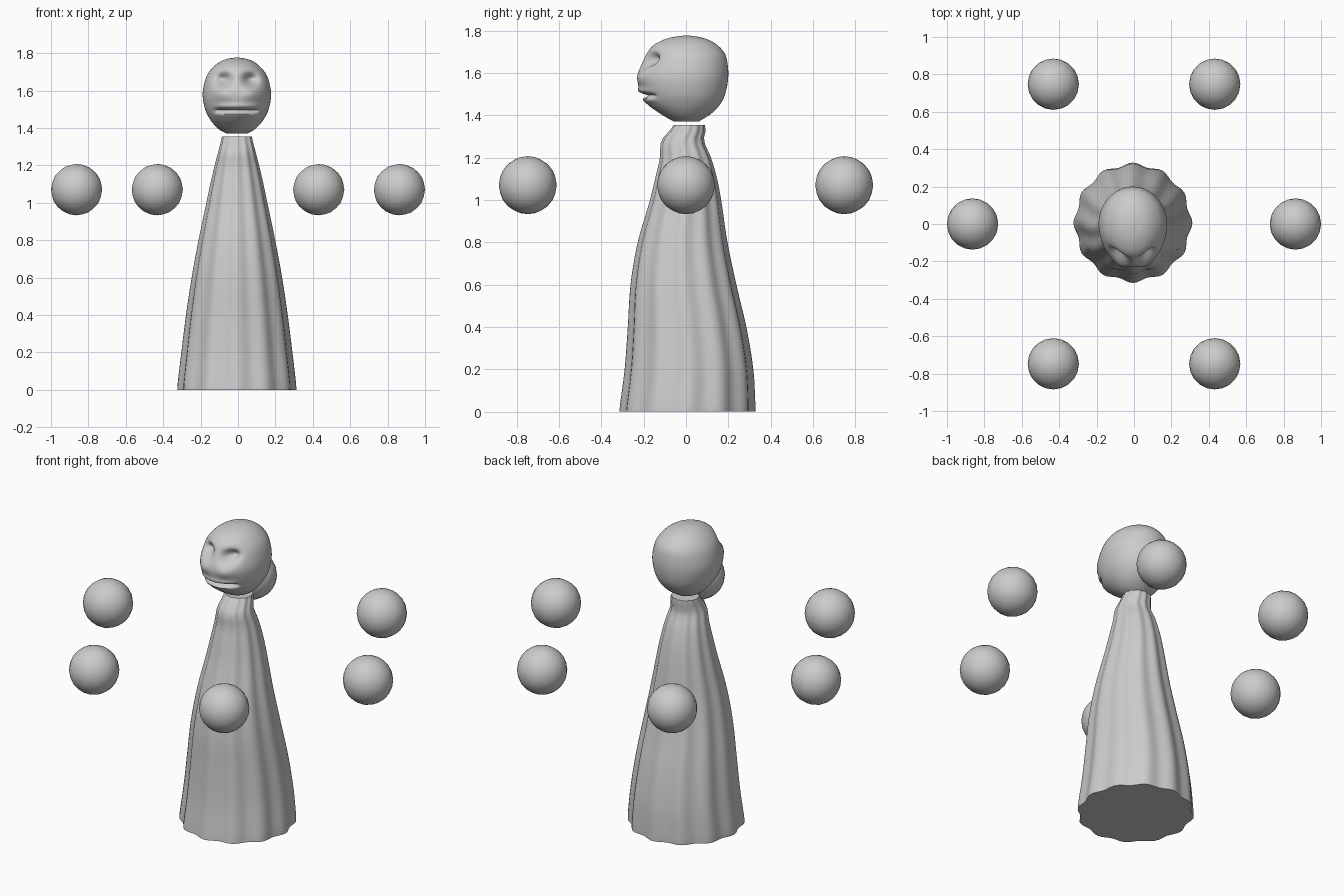
import bpy, bmesh, math

if "Cube" in bpy.data.objects:
    bpy.data.objects.remove(bpy.data.objects["Cube"])

grey = bpy.data.materials.new("clay grey")
grey.diffuse_color = (0.6, 0.6, 0.6, 1)
grey.use_nodes = True
grey.node_tree.nodes["Principled BSDF"].inputs["Base Color"].default_value = grey.diffuse_color


def sample(rows, z):
    """Smoothly interpolate rows of (z, a, b, c, ...) at height z."""
    n = len(rows)
    i = max(k for k in range(n - 1) if rows[k][0] <= z or k == 0)
    h = rows[i + 1][0] - rows[i][0]
    t = min(1, max(0, (z - rows[i][0]) / h))

    def slope(k, c):
        a, b = rows[max(k - 1, 0)], rows[min(k + 1, n - 1)]
        return (b[c] - a[c]) / (b[0] - a[0])

    return [(2*t**3 - 3*t*t + 1) * rows[i][c] + (t**3 - 2*t*t + t) * h * slope(i, c)
            + (3*t*t - 2*t**3) * rows[i + 1][c] + (t**3 - t*t) * h * slope(i + 1, c)
            for c in range(1, len(rows[0]))]


def loft(name, heights, segments, point):
    """Skin rings of point(z, angle) and close both ends."""
    bm = bmesh.new()
    rings = [[bm.verts.new(point(z, 2 * math.pi * k / segments)) for k in range(segments)]
             for z in heights]
    for lo, hi in zip(rings, rings[1:]):
        for k in range(segments):
            j = (k + 1) % segments
            bm.faces.new((lo[k], lo[j], hi[j], hi[k]))
    bm.faces.new(rings[0][::-1])
    bm.faces.new(rings[-1])
    me = bpy.data.meshes.new(name)
    bm.to_mesh(me)
    bm.free()
    ob = bpy.data.objects.new(name, me)
    bpy.context.collection.objects.link(ob)
    finish(ob)


def finish(ob):
    ob.data.materials.append(grey)
    bpy.ops.object.select_all(action='DESELECT')
    ob.select_set(True)
    bpy.context.view_layer.objects.active = ob
    bpy.ops.object.shade_smooth_by_angle(angle=math.radians(50))


def bump(d, s):
    return math.exp(-(d / s) ** 2)


# Pleated robe: height, half width, front y, back y
ROBE = [(0.0, .318, -.315, .328), (.03, .317, -.312, .328), (.2, .297, -.29, .318),
        (.4, .272, -.275, .285), (.6, .242, -.262, .238), (.8, .205, -.228, .196),
        (1.0, .163, -.17, .166), (1.1, .142, -.146, .147), (1.2, .119, -.123, .118),
        (1.28, .098, -.117, .085), (1.33, .085, -.075, .093), (1.355, .08, -.057, .09)]


def robe_point(z, a):
    w, f, b = sample(ROBE, z)
    pleat = 1 - .028 * (1 - math.cos(12 * a))
    return (-.006 + w * math.cos(a) * pleat,
            (f + b) / 2 + (b - f) / 2 * math.sin(a) * pleat, z)


loft("robe", [0, .008] + [.03 + 1.325 * k / 44 for k in range(45)], 96, robe_point)

# Head: height, half width, front y, back y
HEAD = [(1.37, .055, -.055, .06), (1.385, .085, -.085, .085), (1.41, .115, -.125, .122),
        (1.45, .146, -.18, .16), (1.5, .17, -.213, .185), (1.575, .183, -.228, .199),
        (1.64, .174, -.212, .197), (1.69, .155, -.187, .184), (1.73, .122, -.155, .15),
        (1.757, .085, -.105, .105), (1.77, .05, -.06, .062), (1.776, .012, -.015, .02)]


def head_point(z, a):
    w, f, b = sample(HEAD, z)
    c, s = math.cos(a), math.sin(a)
    x, y = w * c, (b if s > 0 else -f) * s
    if s < 0:
        front = min(1, -s * 2)
        # eye sockets either side of the nose bridge
        y += .062 * bump(abs(x) - .072, .04) * bump(z - 1.66, .032) * front
        # cheeks below the sockets
        y -= .014 * bump(abs(x) - .075, .05) * bump(z - 1.58, .035) * front
        # mouth line with a lip above and below
        wide = 1 / (1 + math.exp((abs(x) - .11) / .008))
        y += .034 * bump(z - 1.493, .009) * wide * front
        y -= .008 * bump(z - 1.517, .012) * wide * front
        y -= .006 * bump(z - 1.47, .012) * wide * front
    return (-.006 + x, y, z)


# Rings are closer together toward the crown and the chin
loft("head", [1.573 - .203 * math.cos(math.pi * k / 80) for k in range(81)], 96, head_point)

# Ring of six floating orbs
for k in range(6):
    a = k * math.pi / 3
    bpy.ops.mesh.primitive_ico_sphere_add(
        subdivisions=3, radius=.137,
        location=(.863 * math.cos(a), .863 * math.sin(a), 1.07))
    orb = bpy.context.object
    orb.name = f"orb_{k + 1}"
    finish(orb)
